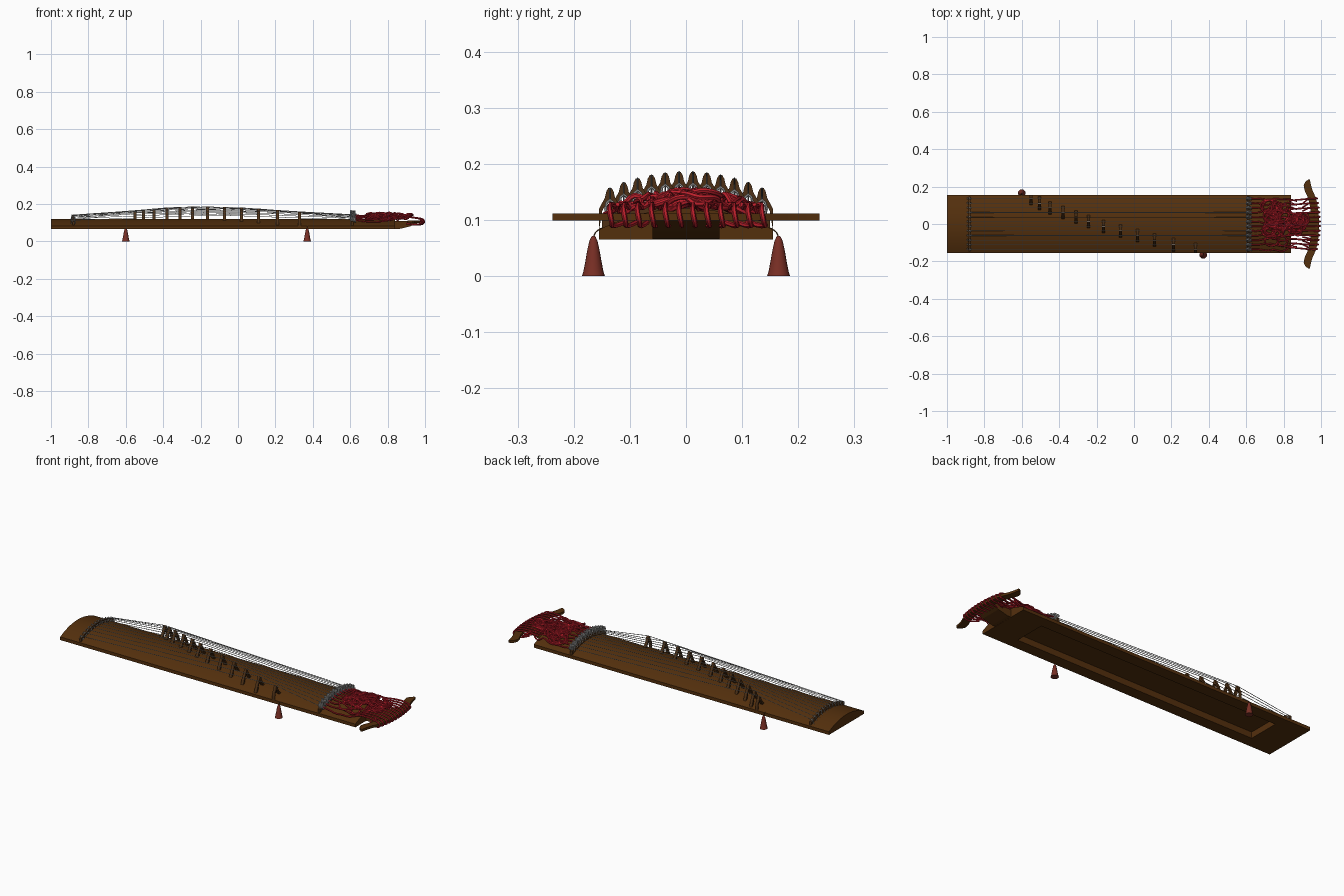
import bpy, bmesh, math, random

random.seed(4)
if "Cube" in bpy.data.objects:
    bpy.data.objects.remove(bpy.data.objects["Cube"], do_unlink=True)


def material(name, rgb):
    m = bpy.data.materials.new(name)
    m.use_nodes = True
    m.diffuse_color = (*rgb, 1)
    m.node_tree.nodes["Principled BSDF"].inputs["Base Color"].default_value = (*rgb, 1)
    return m


wood = material("warm wood", (0.088, 0.029, 0.004))
bridge_wood = material("bridge wood", (0.075, 0.03, 0.008))
steel = material("grey string", (0.42, 0.42, 0.41))
red = material("red cord", (0.5, 0.014, 0.024))
tassel_red = material("brown red", (0.19, 0.028, 0.018))

HALF = 0.155
BOTTOM = 0.065


def arch(y):
    """Height of the curved soundboard."""
    return 0.083 + 0.038 * (1 - (y / HALF) ** 2)


def finish(obj, mat, smooth=True):
    obj.data.materials.clear()
    obj.data.materials.append(mat)
    bpy.ops.object.select_all(action='DESELECT')
    obj.select_set(True)
    bpy.context.view_layer.objects.active = obj
    if smooth:
        bpy.ops.object.shade_smooth_by_angle(angle=math.radians(35))
    return obj


def prism(name, outline, depth, mat, smooth=True):
    """Extrude a closed outline of 3D points along a depth vector."""
    bm = bmesh.new()
    face = bm.faces.new([bm.verts.new(p) for p in outline])
    grown = bmesh.ops.extrude_face_region(bm, geom=[face])["geom"]
    moved = [v for v in grown if isinstance(v, bmesh.types.BMVert)]
    bmesh.ops.translate(bm, verts=moved, vec=depth)
    bmesh.ops.recalc_face_normals(bm, faces=bm.faces)
    mesh = bpy.data.meshes.new(name)
    bm.to_mesh(mesh)
    bm.free()
    obj = bpy.data.objects.new(name, mesh)
    bpy.context.collection.objects.link(obj)
    return finish(obj, mat, smooth)


def cords(name, paths, radius, mat, curved=True, closed=False, sides=1, steps=4):
    """Tubes along paths, turned into one mesh."""
    cu = bpy.data.curves.new(name, 'CURVE')
    cu.dimensions = '3D'
    cu.bevel_depth = radius
    cu.bevel_resolution = sides
    cu.use_fill_caps = True
    for path in paths:
        if curved:
            sp = cu.splines.new('BEZIER')
            sp.bezier_points.add(len(path) - 1)
            for bp, p in zip(sp.bezier_points, path):
                bp.co = p
                bp.handle_left_type = bp.handle_right_type = 'AUTO'
            sp.resolution_u = steps
        else:
            sp = cu.splines.new('POLY')
            sp.points.add(len(path) - 1)
            for pt, p in zip(sp.points, path):
                pt.co = (*p, 1)
        sp.use_cyclic_u = closed
    obj = bpy.data.objects.new(name, cu)
    bpy.context.collection.objects.link(obj)
    bpy.ops.object.select_all(action='DESELECT')
    obj.select_set(True)
    bpy.context.view_layer.objects.active = obj
    bpy.ops.object.convert(target='MESH')
    return finish(bpy.context.object, mat)


def arch_strip(name, x, width, high, mat, half):
    """Thin bar that follows the soundboard curve."""
    ys = [half * (k / 12 - 1) for k in range(25)]
    top = [(x, y, arch(y) + high) for y in ys]
    base = [(x, y, arch(y) - 0.003) for y in reversed(ys)]
    return prism(name, top + base, (width, 0, 0), mat)


# Body: arched plank with a long hollow underneath
ys = [HALF * (k / 16 - 1) for k in range(33)]
section = [(-1, -HALF, BOTTOM)] + [(-1, y, arch(y)) for y in ys] + [(-1, HALF, BOTTOM)]
body = prism("soundboard", section, (1.84, 0, 0), wood)
bpy.ops.mesh.primitive_cube_add(size=1, location=(-0.08, 0, 0.07))
cutter = bpy.context.object
cutter.name = "hollow_cutter"
cutter.scale = (1.5, 0.18, 0.06)
cutter.hide_render = True
mod = body.modifiers.new("hollow", 'BOOLEAN')
mod.object = cutter
mod.solver = 'EXACT'
bpy.context.view_layer.objects.active = body
bpy.ops.object.modifier_apply(modifier=mod.name)
bpy.data.objects.remove(cutter, do_unlink=True)

# Tongue and horned tail board
tongue = [(0.78, 0.066), (0.86, 0.066), (0.92, 0.08), (0.965, 0.1), (0.965, 0.109), (0.78, 0.109)]
prism("tongue", [(x, -0.06, z) for x, z in tongue], (0, 0.12, 0), wood, False)
horn = [(0, 0.967, 0.022), (0.06, 0.966, 0.021), (0.11, 0.959, 0.021), (0.15, 0.947, 0.021),
        (0.18, 0.933, 0.021), (0.205, 0.927, 0.02), (0.225, 0.929, 0.014), (0.238, 0.936, 0.004)]
spine = [(-y, x, w) for y, x, w in reversed(horn[1:])] + horn
outline = [(x + w, y, 0.099) for y, x, w in spine] + [(x - w, y, 0.099) for y, x, w in reversed(spine)]
prism("horned_tail", outline, (0, 0, 0.013), wood)

# Nuts at both ends of the strings
arch_strip("lower_nut", -0.885, 0.012, 0.019, bridge_wood, 0.148)
arch_strip("upper_nut", 0.603, 0.014, 0.02, bridge_wood, 0.15)

# Twelve strings, each over its own movable bridge with splayed feet
bridge_x = [0.33, 0.21, 0.11, 0.02, -0.072, -0.163, -0.243, -0.31, -0.38, -0.45, -0.505, -0.55]
string_y = [0.1355 * (k / 5.5 - 1) for k in range(12)]
half_bridge = [(0.005, 0.042), (0.014, 0.026), (0.024, 0.0), (0.036, 0.0), (0.021, 0.03),
               (0.009, 0.05), (0.0065, 0.061), (0.003, 0.067)]
bridge_shape = half_bridge + [(-y, z) for y, z in reversed(half_bridge)]
strings, coils, knots = [], [], []
for bx, y in zip(bridge_x, string_y):
    z = arch(y)
    pts = []
    for v, w in bridge_shape:
        foot = max(-HALF, min(HALF, y + v))
        pts.append((bx - 0.008, foot, (arch(foot) if w == 0 else z + w) - 0.002))
    prism("bridge", pts, (0.016, 0, 0), bridge_wood)
    strings.append([(-0.894, y, z), (-0.879, y, z + 0.021), (bx, y, z + 0.065),
                    (0.605, y, z + 0.023), (0.65, y, z + 0.018)])
    knots.append([(-0.89 + 0.02 * t / 16, y + 0.005 * math.cos(t * math.pi / 4),
                   z + 0.013 + 0.01 * math.sin(t * math.pi / 4)) for t in range(17)])
    coils.append([(0.6 + 0.03 * t / 40, y + 0.008 * math.cos(t * math.pi / 4),
                   z + 0.028 + 0.016 * math.sin(t * math.pi / 4)) for t in range(41)])
cords("strings", strings, 0.0016, steel, curved=False)
cords("string_knots", knots, 0.002, steel, curved=False)
cords("string_coils", coils, 0.0024, steel, curved=False)

# Red cords: straight from the nut, through the tangle, around the tail
runs, wraps = [], []
for y in string_y:
    z = arch(y)
    path = [(0.625, y, z + 0.022), (0.665, y, z + 0.016)]
    for k in range(2, 6):
        path.append((0.625 + 0.042 * k, y + random.uniform(-0.012, 0.012), z + random.uniform(0.01, 0.03)))
    path.append((0.87, y * 0.9, 0.128))
    runs.append(path)
    edge = 0.989 - 0.9 * y * y
    wraps.append([(0.83, y * 0.92, 0.122), (0.9, y * 0.97, 0.128), (edge - 0.025, y, 0.125), (edge + 0.004, y, 0.114),
                  (edge + 0.004, y + 0.003, 0.098), (edge - 0.025, y + 0.005, 0.09), (0.9, y * 0.8, 0.096)])
cords("cord_runs", runs, 0.004, red)
cords("cord_wraps", wraps, 0.0045, red)

# Loose loops piled on the end of the body and on the tongue
loops = []
for k in range(38):
    on_tongue = k % 4 == 0
    cx = random.uniform(0.86, 0.91) if on_tongue else random.uniform(0.72, 0.82)
    cy = random.uniform(-0.03, 0.03) if on_tongue else random.uniform(-0.1, 0.1)
    rx = random.uniform(0.02, 0.05)
    ry = random.uniform(0.02, 0.04)
    lift = random.uniform(0.012, 0.028) - (0.006 if on_tongue else 0)
    loop = []
    for t in range(8):
        a = t * math.pi / 4
        x, y = cx + rx * math.cos(a), cy + ry * math.sin(a)
        loop.append((x, y, arch(y) + lift + random.uniform(-0.008, 0.008)))
    loops.append(loop)
cords("cord_loops", loops, 0.0048, red, closed=True, steps=3)

# Bell-shaped tassel feet hung from the sides
bell = [(0.0205, 0.0), (0.018, 0.008), (0.0145, 0.026), (0.011, 0.046), (0.0075, 0.062), (0.004, 0.07), (0.0015, 0.072)]
for name, x, side in (("back_tassel", -0.6, 1), ("front_tassel", 0.37, -1)):
    bm = bmesh.new()
    rings = [[bm.verts.new((x + r * math.cos(a * math.pi / 8), side * 0.165 + r * math.sin(a * math.pi / 8), z))
              for a in range(16)] for r, z in bell]
    for low, high in zip(rings, rings[1:]):
        for a in range(16):
            b = (a + 1) % 16
            bm.faces.new((low[a], low[b], high[b], high[a]))
    bm.faces.new(rings[-1])
    bm.faces.new(rings[0][::-1])
    mesh = bpy.data.meshes.new(name)
    bm.to_mesh(mesh)
    bm.free()
    obj = bpy.data.objects.new(name, mesh)
    bpy.context.collection.objects.link(obj)
    finish(obj, tassel_red)
    cords(name + "_cord", [[(x, side * 0.165, 0.069), (x, side * 0.161, 0.078), (x, side * 0.15, 0.086)]],
          0.0013, bridge_wood)
